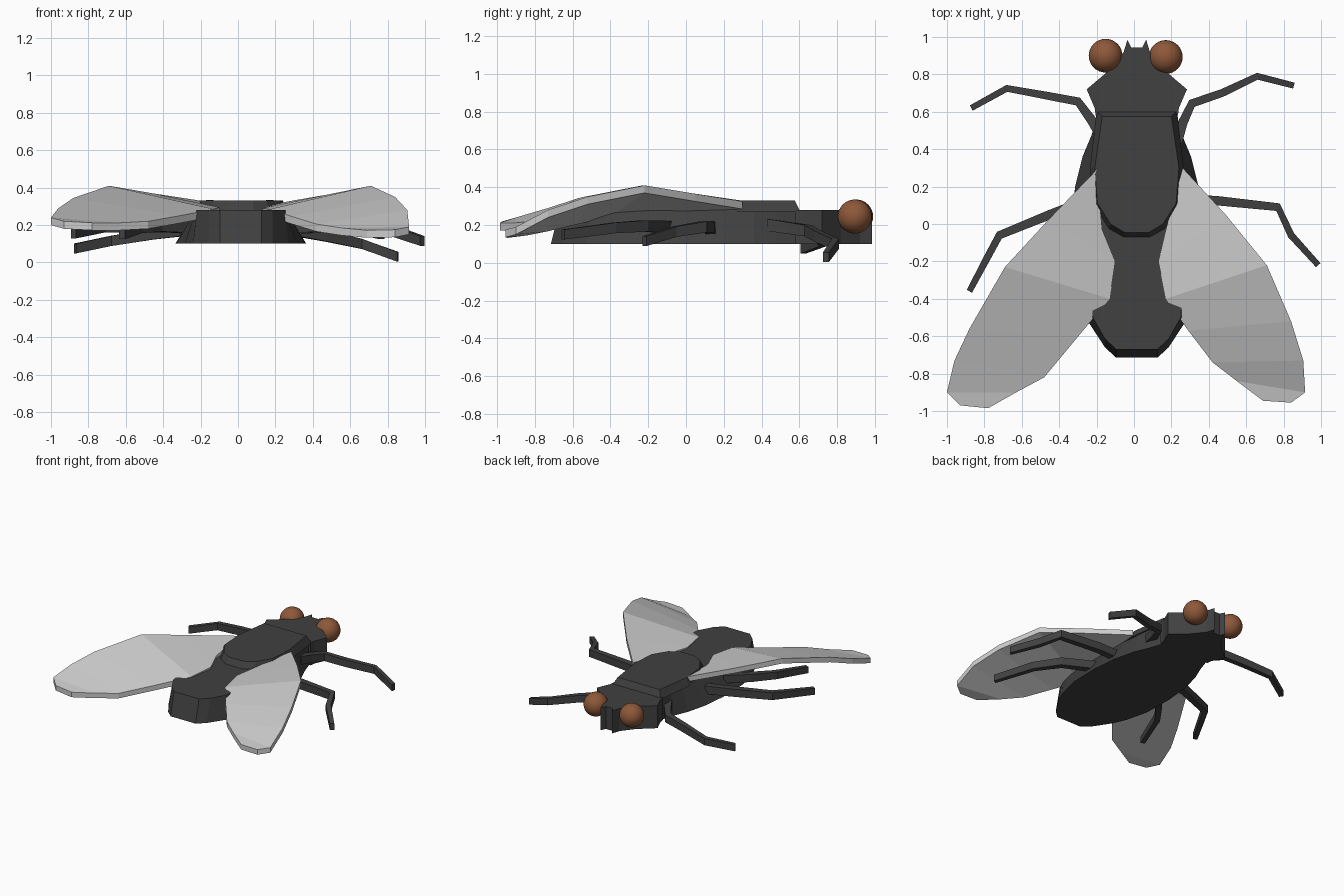
import bpy, bmesh
from mathutils import Vector


def material(name, colour):
    m = bpy.data.materials.new(name)
    m.diffuse_color = (*colour, 1)
    return m


DARK = material("charcoal", (0.052, 0.052, 0.052))
PALE = material("pale_grey", (0.60, 0.60, 0.60))
BROWN = material("eye_brown", (0.27, 0.098, 0.042))
CX = 0.015  # body centre line


def loft(name, rings, mat):
    """Join equal-length rings of points with quads and cap both ends."""
    bm = bmesh.new()
    loops = [[bm.verts.new(p) for p in ring] for ring in rings]
    n = len(loops[0])
    for a, b in zip(loops, loops[1:]):
        for i in range(n):
            j = (i + 1) % n
            bm.faces.new((a[i], a[j], b[j], b[i]))
    bm.faces.new(loops[0][::-1])
    bm.faces.new(loops[-1])
    bmesh.ops.recalc_face_normals(bm, faces=bm.faces)
    mesh = bpy.data.meshes.new(name)
    bm.to_mesh(mesh)
    bm.free()
    mesh.materials.append(mat)
    ob = bpy.data.objects.new(name, mesh)
    bpy.context.collection.objects.link(ob)
    return ob


def mirrored(half, z):
    """Closed outline from a right-hand half profile."""
    right = [(CX + x, y, z) for x, y in half]
    left = [(CX - x, y, z) for x, y in reversed(half)]
    return right + left


# Abdomen and lower thorax: flared toward the flat underside
low = [(0.20, 0.60), (0.24, 0.48), (0.29, 0.36), (0.33, 0.20), (0.35, 0.0),
       (0.345, -0.25), (0.30, -0.43), (0.255, -0.53), (0.17, -0.66), (0.11, -0.715)]
top = [(0.20, 0.60), (0.215, 0.48), (0.23, 0.36), (0.24, 0.20), (0.24, 0.0),
       (0.24, -0.25), (0.24, -0.42), (0.235, -0.50), (0.17, -0.615), (0.11, -0.67)]
loft("abdomen", [mirrored(low, 0.10), mirrored(top, 0.28)], DARK)

# Raised back plate
low = [(0.215, 0.605), (0.25, 0.30), (0.235, 0.10), (0.15, -0.03), (0.07, -0.075)]
top = [(0.185, 0.575), (0.225, 0.30), (0.21, 0.11), (0.14, 0.0), (0.065, -0.045)]
loft("back_plate", [mirrored(low, 0.27), mirrored(top, 0.33)], DARK)

# Head with two small forward points
head = [(0.22, 0.58), (0.225, 0.62), (0.268, 0.72), (0.15, 0.82), (0.07, 0.92),
        (0.05, 0.985), (0.03, 0.945)]
loft("head", [mirrored(head, 0.10), mirrored(head, 0.28)], DARK)

# Eyes
for name, x, y in (("left_eye", -0.152, 0.90), ("right_eye", 0.17, 0.893)):
    bpy.ops.mesh.primitive_uv_sphere_add(segments=32, ring_count=16, radius=0.09,
                                         location=(x, y, 0.245))
    eye = bpy.context.object
    eye.name = name
    eye.data.materials.append(BROWN)
    bpy.ops.object.shade_smooth()


# Wings: matched leading and trailing points, with a slab thickness
def wing(name, lead, trail, thick=0.04):
    rings = []
    for a, b in zip(lead, trail):
        a, b = Vector(a), Vector(b)
        drop = Vector((0, 0, -thick))
        rings.append([a, b, b + drop, a + drop])
    loft(name, rings, PALE)


wing("left_wing",
     [(-0.20, 0.29, 0.33), (-0.46, 0.02, 0.37), (-0.69, -0.23, 0.41),
      (-0.88, -0.56, 0.345), (-0.96, -0.73, 0.29), (-1.0, -0.90, 0.24), (-0.93, -0.97, 0.22)],
     [(-0.17, -0.03, 0.30), (-0.10, -0.20, 0.295), (-0.13, -0.40, 0.285),
      (-0.31, -0.615, 0.25), (-0.48, -0.82, 0.22), (-0.63, -0.90, 0.212), (-0.78, -0.985, 0.212)])
wing("right_wing",
     [(0.26, 0.30, 0.325), (0.49, 0.05, 0.365), (0.71, -0.22, 0.41),
      (0.84, -0.52, 0.35), (0.905, -0.73, 0.28), (0.915, -0.90, 0.19), (0.84, -0.955, 0.175)],
     [(0.17, -0.03, 0.295), (0.13, -0.20, 0.29), (0.17, -0.40, 0.285),
      (0.29, -0.57, 0.245), (0.42, -0.74, 0.205), (0.55, -0.84, 0.185), (0.69, -0.945, 0.172)])


# Legs: tapered box section swept along a jointed path
def leg(name, path):
    pts = [Vector(p) for p in path]
    rings = []
    for i, p in enumerate(pts):
        d = pts[min(i + 1, len(pts) - 1)] - pts[max(i - 1, 0)]
        side = Vector((-d.y, d.x, 0)).normalized()
        t = i / (len(pts) - 1)
        s, u = side * (0.028 - 0.012 * t), Vector((0, 0, 0.032 - 0.006 * t))
        rings.append([p + s + u, p - s + u, p - s - u, p + s - u])
    loft(name, rings, DARK)


leg("left_front_leg", [(-0.18, 0.48, 0.19), (-0.23, 0.56, 0.18), (-0.30, 0.655, 0.17),
                       (-0.46, 0.685, 0.15), (-0.68, 0.725, 0.115), (-0.87, 0.62, 0.075)])
leg("right_front_leg", [(0.23, 0.44, 0.20), (0.26, 0.54, 0.185), (0.31, 0.645, 0.17),
                        (0.47, 0.70, 0.14), (0.66, 0.79, 0.10), (0.855, 0.74, 0.03)])
leg("left_middle_leg", [(-0.26, 0.12, 0.19), (-0.45, 0.05, 0.19), (-0.72, -0.06, 0.19),
                        (-0.79, -0.19, 0.175), (-0.88, -0.36, 0.155)])
leg("right_middle_leg", [(0.26, 0.13, 0.18), (0.44, 0.125, 0.19), (0.77, 0.09, 0.19),
                         (0.84, -0.06, 0.165), (0.985, -0.22, 0.115)])
leg("left_hind_leg", [(-0.26, -0.10, 0.19), (-0.42, -0.22, 0.195), (-0.53, -0.37, 0.185),
                      (-0.62, -0.64, 0.15)])
leg("right_hind_leg", [(0.28, -0.10, 0.19), (0.50, -0.22, 0.195), (0.63, -0.38, 0.185),
                       (0.77, -0.65, 0.15)])
